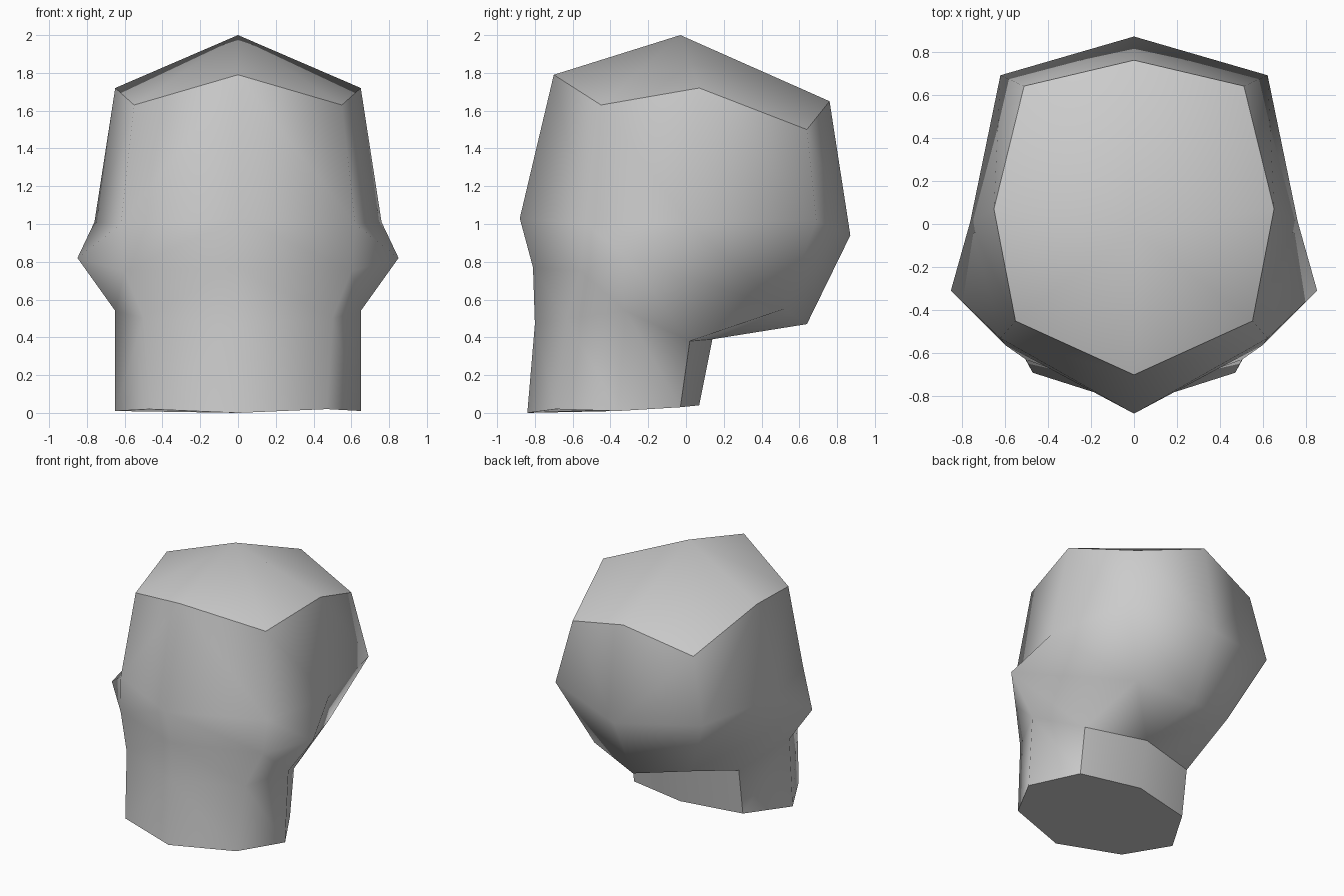
import bpy
import bmesh

default_cube = bpy.data.objects.get("Cube")
if default_cube:
    bpy.data.objects.remove(default_cube, do_unlink=True)


def make_material(name, colour):
    material = bpy.data.materials.new(name)
    material.use_nodes = True
    material.diffuse_color = colour
    shader = material.node_tree.nodes["Principled BSDF"]
    shader.inputs["Base Color"].default_value = colour
    return material


# Half rings from the crown down to the neck base.
# Columns run: front centre, front corner, side, back corner, back centre.
crown_ring = [(0, -.7, 1.79), (.55, -.45, 1.63), (.65, .07, 1.72), (.51, .64, 1.5), (0, .76, 1.65)]
brow_ring = [(0, -.88, 1.03), (.62, -.53, 1), (.76, .01, 1.01), (.62, .69, 1.02), (0, .87, .94)]
ear_ring = [(0, -.81, .77), (.6, -.56, .75), (.85, -.31, .82), (.41, .52, .55), (0, .64, .47)]
jaw_ring = [(0, -.8, .47), (.5, -.63, .5), (.65, -.32, .54), (.46, .02, .38), (0, .14, .39)]
base_ring = [(0, -.84, 0), (.47, -.69, .02), (.65, -.36, .01), (.46, -.03, .03), (0, .07, .04)]

bm = bmesh.new()
rings = [[bm.verts.new(point) for point in ring]
         for ring in (crown_ring, brow_ring, ear_ring, jaw_ring, base_ring)]

# Wall quads between neighbouring rings
for upper, lower in zip(rings, rings[1:]):
    for i in range(len(upper) - 1):
        bm.faces.new((upper[i], lower[i], lower[i + 1], upper[i + 1]))

# Crown quads meeting at the apex, and the flat neck base
crown, jaw, base = rings[0], rings[-2], rings[-1]
apex = bm.verts.new((0, -.03, 2))
bm.faces.new((apex, crown[0], crown[1], crown[2]))
bm.faces.new((apex, crown[2], crown[3], crown[4]))
bm.faces.new(list(reversed(base)))

for face in bm.faces:
    face.smooth = True


def crease(path):
    """Keep a hard shading edge along a run of vertices."""
    for start, end in zip(path, path[1:]):
        bm.edges.get((start, end)).smooth = False


# Hard edges around the crown, the base and the back of the neck
crease(crown)
crease(base)
crease(jaw[-2:])
crease([jaw[-2], base[-2]])

mesh = bpy.data.meshes.new("head")
bm.to_mesh(mesh)
bm.free()
mesh.materials.append(make_material("light grey", (.6, .6, .6, 1)))

head = bpy.data.objects.new("head", mesh)
bpy.context.collection.objects.link(head)

# Mirror the modelled half across the centre line
mirror = head.modifiers.new("mirror_halves", "MIRROR")
mirror.use_clip = True
mirror.merge_threshold = .001
